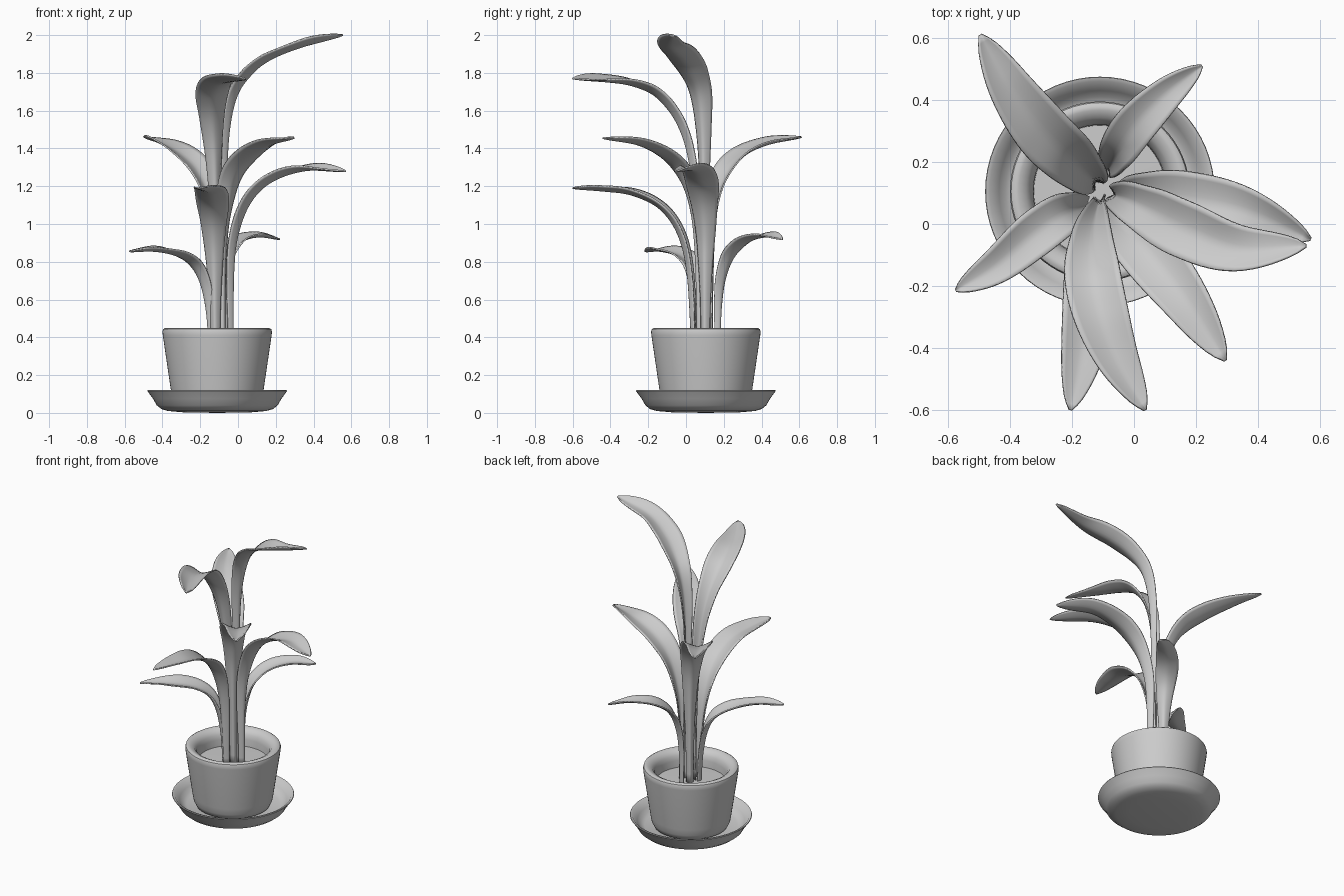
import bpy, bmesh, math
from mathutils import Vector

if "Cube" in bpy.data.objects:
    bpy.data.objects.remove(bpy.data.objects["Cube"])

CX, CY = -0.11, 0.105
UP = Vector((0, 0, 1))


def finish(name, bm, angle=40):
    bmesh.ops.recalc_face_normals(bm, faces=bm.faces)
    me = bpy.data.meshes.new(name)
    bm.to_mesh(me)
    bm.free()
    ob = bpy.data.objects.new(name, me)
    bpy.context.collection.objects.link(ob)
    bpy.ops.object.select_all(action='DESELECT')
    bpy.context.view_layer.objects.active = ob
    ob.select_set(True)
    bpy.ops.object.shade_smooth_by_angle(angle=math.radians(angle))
    return ob


def lathe(name, profile):
    """Spin an (r, z) profile about the pot axis."""
    bm = bmesh.new()
    vs = [bm.verts.new((CX + r, CY, z)) for r, z in profile]
    es = [bm.edges.new(p) for p in zip(vs, vs[1:])]
    bmesh.ops.spin(bm, geom=vs + es, cent=(CX, CY, 0), axis=(0, 0, 1),
                   angle=2 * math.pi, steps=64, use_duplicate=False)
    bmesh.ops.remove_doubles(bm, verts=bm.verts, dist=1e-4)
    return finish(name, bm)


def spline(pts, per=8):
    """Catmull-Rom curve through the points."""
    p = [Vector(q) for q in pts]
    p = [2 * p[0] - p[1]] + p + [2 * p[-1] - p[-2]]
    out = []
    for a, b, c, d in zip(p, p[1:], p[2:], p[3:]):
        for i in range(per):
            t = i / per
            out.append(0.5 * (2 * b + (c - a) * t + (2 * a - 5 * b + 4 * c - d) * t * t
                              + (3 * b - a - 3 * c + d) * t ** 3))
    return out + [p[-2]]


# half width of a leaf against distance from its tip
WIDTH = spline([(0, 0.004, 0), (0.05, 0.033, 0), (0.16, 0.064, 0), (0.34, 0.088, 0),
                (0.5, 0.088, 0), (0.66, 0.066, 0), (0.88, 0.042, 0), (1.15, 0.026, 0),
                (1.5, 0.02, 0), (2.5, 0.02, 0)])


def half_width(d):
    for a, b in zip(WIDTH, WIDTH[1:]):
        if d <= b.x:
            return a.y + (b.y - a.y) * (d - a.x) / (b.x - a.x)
    return WIDTH[-1].y


def leaf(name, pts, size=1.0):
    """Channelled blade swept along a path, narrowing to a folded stem."""
    path = spline(pts)
    out = path[-1] - path[0]
    out.z = 0
    ref = UP - out.normalized()
    dist = [0.0]
    for a, b in zip(reversed(path), list(reversed(path))[1:]):
        dist.append(dist[-1] + (a - b).length)
    dist.reverse()
    bm = bmesh.new()
    rows, n = [], 10
    for i, c in enumerate(path):
        t = (path[min(i + 1, len(path) - 1)] - path[max(i - 1, 0)]).normalized()
        side = t.cross(ref).normalized()
        nrm = side.cross(t)
        d = dist[i] / size
        w = half_width(d) * size
        k = min(max((d - 0.5) / 0.6, 0), 1)
        lift = 0.36 + 0.6 * k
        row = []
        for j in range(n + 1):
            u = 2 * j / n - 1
            h = abs(u) ** 1.5 - 0.4
            row.append(bm.verts.new(c + side * (w * u) + nrm * (w * lift * h)))
        rows.append(row)
    for r, s in zip(rows, rows[1:]):
        for j in range(n):
            bm.faces.new((r[j], r[j + 1], s[j + 1], s[j]))
    ob = finish(name, bm, 60)
    m = ob.modifiers.new("thickness", 'SOLIDIFY')
    m.thickness = 0.008
    m.offset = 0


# saucer, pot and soil
lathe("saucer", [(0, 0.0), (0.18, 0.003), (0.26, 0.01), (0.295, 0.02), (0.32, 0.04),
                 (0.34, 0.075), (0.37, 0.116), (0.368, 0.12), (0.355, 0.117),
                 (0.325, 0.08), (0.305, 0.057), (0.28, 0.045), (0, 0.04)])
lathe("pot", [(0, 0.04), (0.2, 0.042), (0.225, 0.055), (0.239, 0.085), (0.246, 0.125),
              (0.288, 0.41), (0.29, 0.43), (0.286, 0.443), (0.275, 0.45), (0.262, 0.449),
              (0.238, 0.437), (0.222, 0.415), (0.215, 0.385), (0.212, 0.32)])
lathe("soil", [(0.214, 0.34), (0, 0.345)])

# leaves, highest first
leaf("leaf_top_right", [(-.06, .1, .33), (-.065, .1, .8), (-.07, .095, 1.2), (-.06, .09, 1.48),
                        (-.02, .075, 1.68), (.06, .035, 1.8), (.17, -.02, 1.885),
                        (.34, -.08, 1.95), (.555, -.07, 2.0)])
leaf("leaf_top_front", [(-.11, .08, .33), (-.115, .07, .9), (-.125, .035, 1.3), (-.135, -.03, 1.53),
                        (-.135, -.145, 1.68), (-.11, -.28, 1.745), (-.055, -.435, 1.765),
                        (.037, -.6, 1.77)])
leaf("leaf_back_left", [(-.12, .13, .33), (-.125, .135, .9), (-.15, .155, 1.14), (-.21, .215, 1.29),
                        (-.3, .305, 1.38), (-.4, .44, 1.435), (-.495, .61, 1.46)])
leaf("leaf_front_right", [(-.08, .07, .33), (-.08, .06, .87), (-.06, .035, 1.11), (-.02, -.02, 1.26),
                          (.06, -.11, 1.36), (.17, -.25, 1.43), (.295, -.44, 1.455)])
leaf("leaf_right", [(-.035, .1, .33), (-.035, .1, .75), (-.01, .1, .96), (.06, .09, 1.13),
                    (.18, .075, 1.24), (.36, .04, 1.295), (.57, -.05, 1.28)])
leaf("leaf_front", [(-.12, .04, .33), (-.125, .02, .73), (-.13, -.03, .95), (-.135, -.13, 1.09),
                    (-.145, -.28, 1.165), (-.17, -.44, 1.185), (-.205, -.6, 1.19)], 0.97)
leaf("leaf_low_back", [(-.085, .17, .33), (-.085, .177, .57), (-.075, .195, .72), (-.05, .24, .84),
                       (.01, .325, .915), (.11, .425, .94), (.22, .51, .92)], 0.74)
leaf("leaf_low_left", [(-.145, .065, .33), (-.155, .06, .53), (-.185, .05, .69), (-.24, .025, .79),
                       (-.33, -.04, .845), (-.45, -.14, .865), (-.575, -.215, .855)], 0.8)
